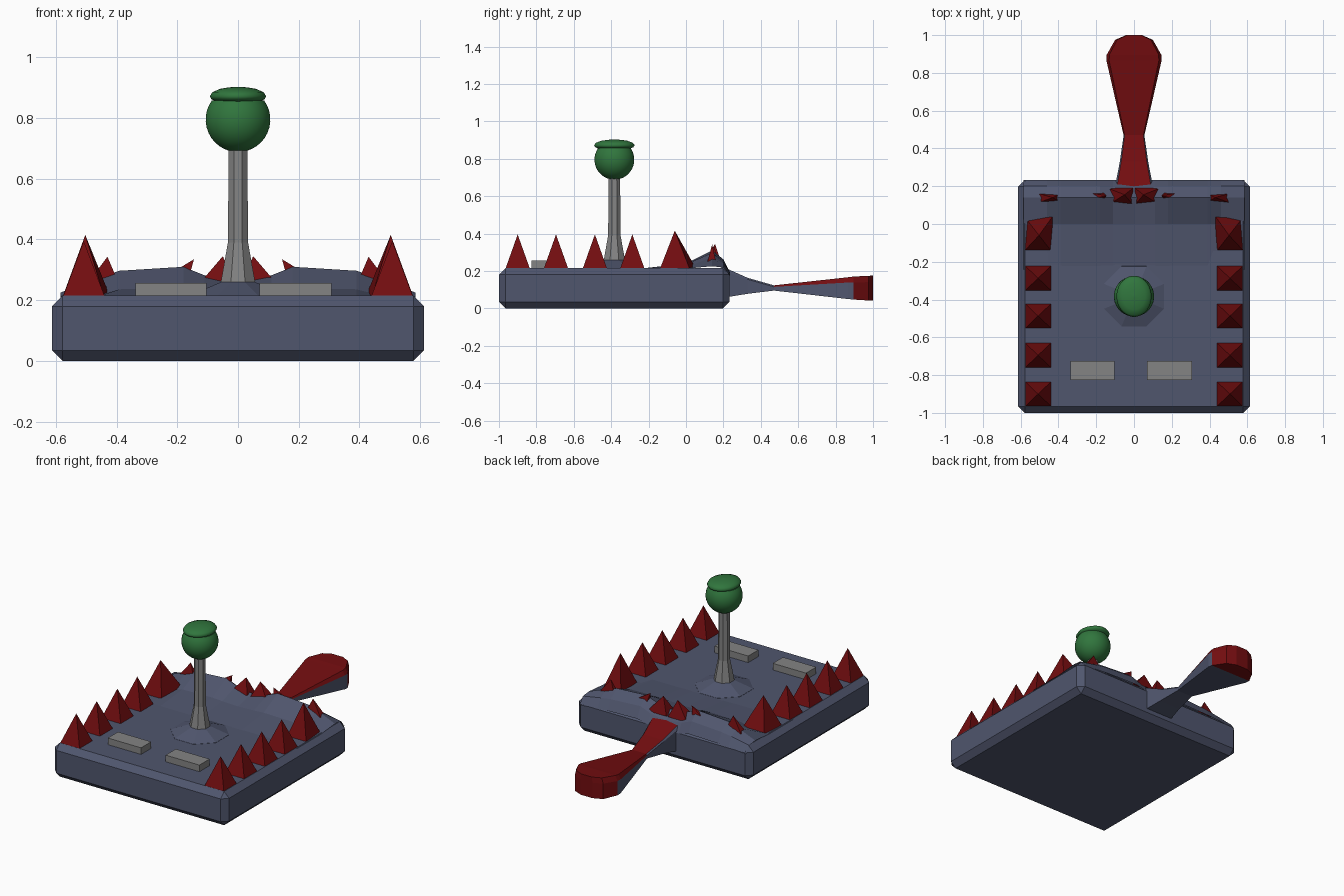
import bpy, bmesh, math

if "Cube" in bpy.data.objects:
    bpy.data.objects.remove(bpy.data.objects["Cube"])


def material(name, rgb):
    m = bpy.data.materials.new(name)
    m.diffuse_color = (*rgb, 1)
    m.use_nodes = True
    m.node_tree.nodes["Principled BSDF"].inputs["Base Color"].default_value = m.diffuse_color
    return m


BLUE = material("slate blue", (0.08, 0.093, 0.155))
RED = material("dark red", (0.17, 0.004, 0.005))
GREEN = material("green", (0.03, 0.18, 0.047))
GREY = material("grey", (0.23, 0.23, 0.23))


def finish(name, bm, *mats):
    bmesh.ops.recalc_face_normals(bm, faces=bm.faces)
    me = bpy.data.meshes.new(name)
    bm.to_mesh(me)
    bm.free()
    ob = bpy.data.objects.new(name, me)
    bpy.context.collection.objects.link(ob)
    for m in mats:
        me.materials.append(m)
    return ob


def box(name, x0, x1, y0, y1, z0, z1, mat, bevel=0):
    bm = bmesh.new()
    bmesh.ops.create_cube(bm, size=1)
    for v in bm.verts:
        v.co = ((x0 + x1) / 2 + v.co.x * (x1 - x0),
                (y0 + y1) / 2 + v.co.y * (y1 - y0),
                (z0 + z1) / 2 + v.co.z * (z1 - z0))
    if bevel:
        bmesh.ops.bevel(bm, geom=bm.edges[:], offset=bevel, segments=1,
                        affect='EDGES')
    return finish(name, bm, mat)


def loft(bm, rings):
    """Skin closed rings of points; returns side faces as [ring][side]."""
    vs = [[bm.verts.new(p) for p in r] for r in rings]
    n = len(vs[0])
    sides = [[bm.faces.new((a[k], a[(k + 1) % n], b[(k + 1) % n], b[k]))
              for k in range(n)] for a, b in zip(vs, vs[1:])]
    return sides, bm.faces.new(vs[0]), bm.faces.new(vs[-1])


def lathe(name, profile, n, mat, y=-0.383, sx=1, sy=1, smooth=False):
    bm = bmesh.new()
    off = math.pi / n
    loft(bm, [[(r * sx * math.cos(off + 2 * math.pi * k / n),
                y + r * sy * math.sin(off + 2 * math.pi * k / n), z)
               for k in range(n)] for r, z in profile])
    if smooth:
        for f in bm.faces:
            f.smooth = len(f.verts) == 4
    return finish(name, bm, mat)


def pyramid(name, corners, z, apex):
    bm = bmesh.new()
    base = [bm.verts.new((x, y, z)) for x, y in corners]
    tip = bm.verts.new(apex)
    bm.faces.new(base)
    for k in range(4):
        bm.faces.new((base[k], base[(k + 1) % 4], tip))
    return finish(name, bm, RED)


# chamfered base slab
box("base", -0.613, 0.613, -1, 0.233, 0, 0.215, BLUE, 0.035)

# raised hump along the back edge
xs = [0, 0.11, 0.18, 0.39, 0.46, 0.585]
rows = [(-0.24, [0.213] * 6),
        (0.0, [0.232, 0.236, 0.24, 0.236, 0.218, 0.213]),
        (0.14, [0.262, 0.282, 0.31, 0.297, 0.275, 0.225]),
        (0.20, [0.22, 0.235, 0.262, 0.25, 0.24, 0.218]),
        (0.234, [0.17, 0.18, 0.195, 0.19, 0.185, 0.175])]
bm = bmesh.new()
full = [-x for x in xs[:0:-1]] + xs
grid = [[bm.verts.new((x, y, z)) for x, z in zip(full, zs[:0:-1] + zs)]
        for y, zs in rows]
for a, b in zip(grid, grid[1:]):
    for k in range(len(full) - 1):
        bm.faces.new((a[k], a[k + 1], b[k + 1], b[k]))
finish("back_hump", bm, BLUE)

# tail: y, half width, bottom, shoulder, top
stations = [(0.19, 0.102, 0.055, 0.205, 0.225),
            (0.33, 0.075, 0.078, 0.155, 0.163),
            (0.47, 0.055, 0.095, 0.115, 0.123),
            (0.865, 0.146, 0.05, 0.138, 0.166),
            (0.895, 0.145, 0.047, 0.138, 0.17),
            (0.975, 0.10, 0.042, 0.14, 0.174),
            (1.0, 0.042, 0.042, 0.14, 0.175)]
bm = bmesh.new()
sides, _, end = loft(bm, [[(-w, y, zb), (w, y, zb), (w, y, zm),
                           (w * 0.9, y, zt), (-w * 0.9, y, zt), (-w, y, zm)]
                          for y, w, zb, zm, zt in stations])
for i, ring in enumerate(sides):
    for k, f in enumerate(ring):
        if k == 3 or i >= 4 or (i >= 2 and k in (2, 4)):
            f.material_index = 1
end.material_index = 1
finish("tail", bm, BLUE, RED)

# spikes along both sides and the back
for s, side in ((1, "right"), (-1, "left")):
    def rect(x0, x1, y0, y1):
        return [(s * x0, y0), (s * x1, y0), (s * x1, y1), (s * x0, y1)]
    for i, y in enumerate((-0.9, -0.695, -0.487, -0.287)):
        pyramid(f"{side}_spike_{i}", rect(0.438, 0.577, y - 0.066, y + 0.066),
                0.21, (s * 0.508, y, 0.395))
    pyramid(f"{side}_large_spike",
            [(s * 0.44, -0.14), (s * 0.578, -0.14),
             (s * 0.565, 0.02), (s * 0.42, 0.055)],
            0.21, (s * 0.503, -0.06, 0.415))
    pyramid(f"{side}_corner_spike", rect(0.39, 0.50, 0.115, 0.16),
            0.25, (s * 0.43, 0.14, 0.343))
    pyramid(f"{side}_small_spike", rect(0.16, 0.235, 0.13, 0.165),
            0.28, (s * 0.145, 0.15, 0.335))
    pyramid(f"{side}_middle_spike", rect(0.005, 0.14, 0.10, 0.19),
            0.24, (s * 0.05, 0.155, 0.345))

# buttons
box("left_button", -0.337, -0.103, -0.827, -0.725, 0.2, 0.257, GREY)
box("right_button", 0.07, 0.308, -0.827, -0.725, 0.2, 0.257, GREY)

# control stick
lathe("stick_mound", [(0.175, 0.21), (0.172, 0.216), (0.06, 0.26)], 8, BLUE)
lathe("stick_shaft", [(0.062, 0.255), (0.036, 0.39), (0.033, 0.72)], 8, GREY)
ball = [(0.107 * math.sin(a), 0.795 - 0.107 * math.cos(a))
        for a in [math.radians(d) for d in range(6, 127, 10)]]
lathe("stick_ball", ball, 32, GREEN, smooth=True)
lathe("stick_collar", [(0.076, 0.84), (0.076, 0.866)], 32, GREY)
lathe("stick_cap", [(0.075, 0.855), (0.088, 0.862), (0.093, 0.872),
                    (0.085, 0.885), (0.06, 0.896), (0.03, 0.901),
                    (0.004, 0.903)], 32, GREEN, sy=1.17, smooth=True)
